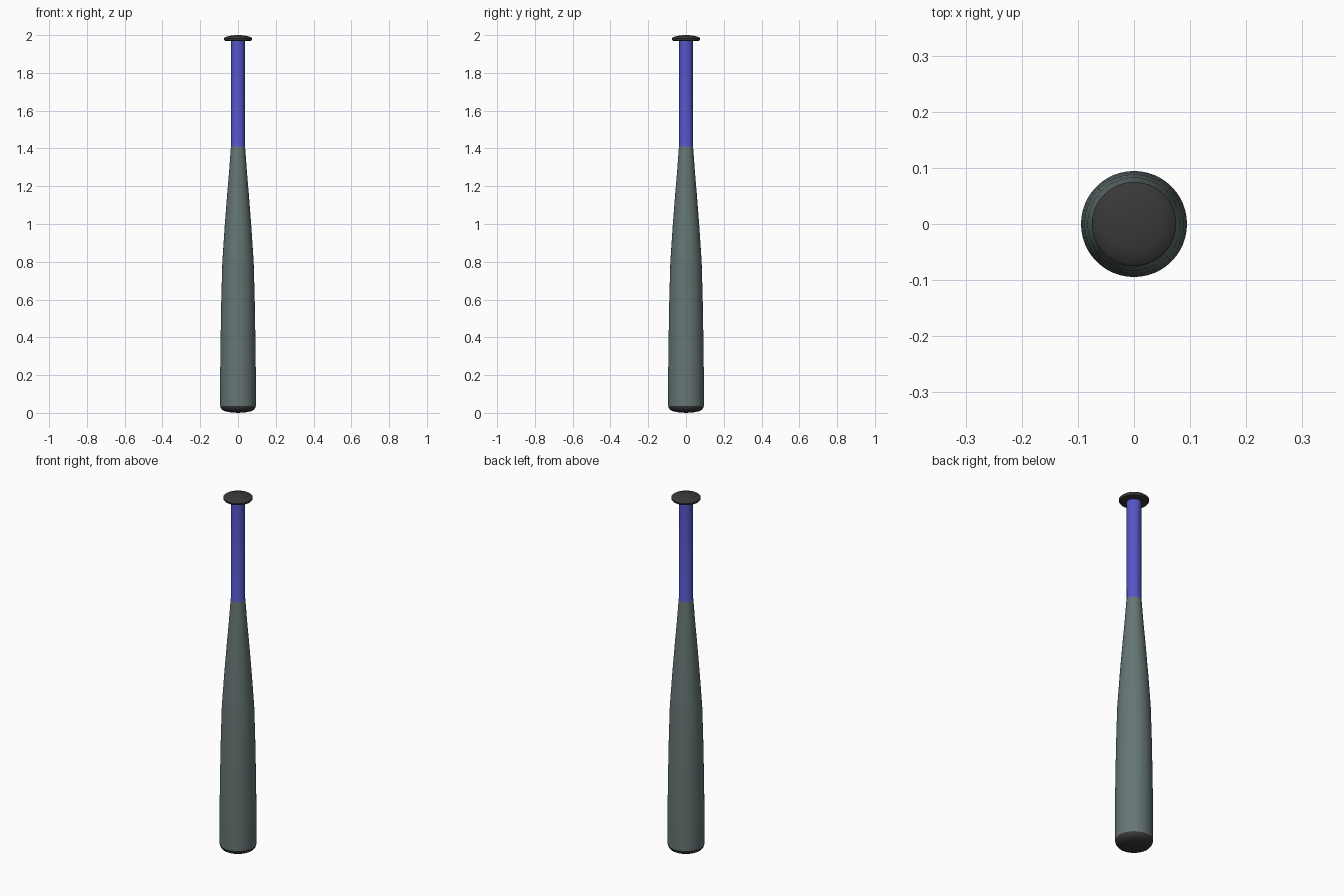
import bpy, bmesh, math

if "Cube" in bpy.data.objects:
    bpy.data.objects.remove(bpy.data.objects["Cube"])

SIDES = 48


def material(name, rgb):
    mat = bpy.data.materials.new(name)
    mat.diffuse_color = (*rgb, 1)
    mat.use_nodes = True
    mat.node_tree.nodes["Principled BSDF"].inputs["Base Color"].default_value = mat.diffuse_color
    return mat


def lathe(name, profile, mat):
    """Spin a (radius, z) profile around the z axis."""
    bm = bmesh.new()
    verts = [bm.verts.new((r, 0, z)) for r, z in profile]
    edges = [bm.edges.new(pair) for pair in zip(verts, verts[1:])]
    bmesh.ops.spin(bm, geom=verts + edges, cent=(0, 0, 0), axis=(0, 0, 1),
                   angle=math.tau, steps=SIDES, use_merge=False)
    bmesh.ops.remove_doubles(bm, verts=bm.verts, dist=1e-5)
    bmesh.ops.recalc_face_normals(bm, faces=bm.faces)
    # open shells: make sure the faces point outwards
    if sum(f.normal.dot(f.calc_center_median() * 1) - f.normal.z * f.calc_center_median().z
           for f in bm.faces) < 0:
        bmesh.ops.reverse_faces(bm, faces=bm.faces)
    mesh = bpy.data.meshes.new(name)
    bm.to_mesh(mesh)
    bm.free()
    obj = bpy.data.objects.new(name, mesh)
    bpy.context.collection.objects.link(obj)
    mesh.materials.append(mat)
    bpy.ops.object.select_all(action='DESELECT')
    obj.select_set(True)
    bpy.context.view_layer.objects.active = obj
    bpy.ops.object.shade_smooth_by_angle(angle=math.radians(40))
    return obj


metal = material("barrel_grey", (0.13, 0.18, 0.175))
blue = material("grip_blue", (0.09, 0.09, 0.58))
rubber = material("dark_rubber", (0.04, 0.04, 0.04))

# rounded cap closing the wide end
lathe("end_cap", [(0, 0), (0.04, 0.003), (0.07, 0.009), (0.084, 0.016),
                  (0.091, 0.025), (0.094, 0.037)], rubber)

# barrel tapering up to the handle
lathe("barrel", [(0.094, 0.037), (0.0945, 0.2), (0.092, 0.4), (0.0885, 0.6),
                 (0.083, 0.8), (0.071, 0.98), (0.058, 1.15),
                 (0.047, 1.28), (0.0375, 1.41)], metal)

# wrapped handle
lathe("grip", [(0.0375, 1.41), (0.036, 1.415), (0.036, 1.968)], blue)

# flared knob with a gently domed top
lathe("knob", [(0.036, 1.968), (0.06, 1.968), (0.071, 1.971), (0.075, 1.977),
               (0.075, 1.983), (0.07, 1.988), (0.05, 1.995), (0.025, 1.999),
               (0, 2.0)], rubber)
